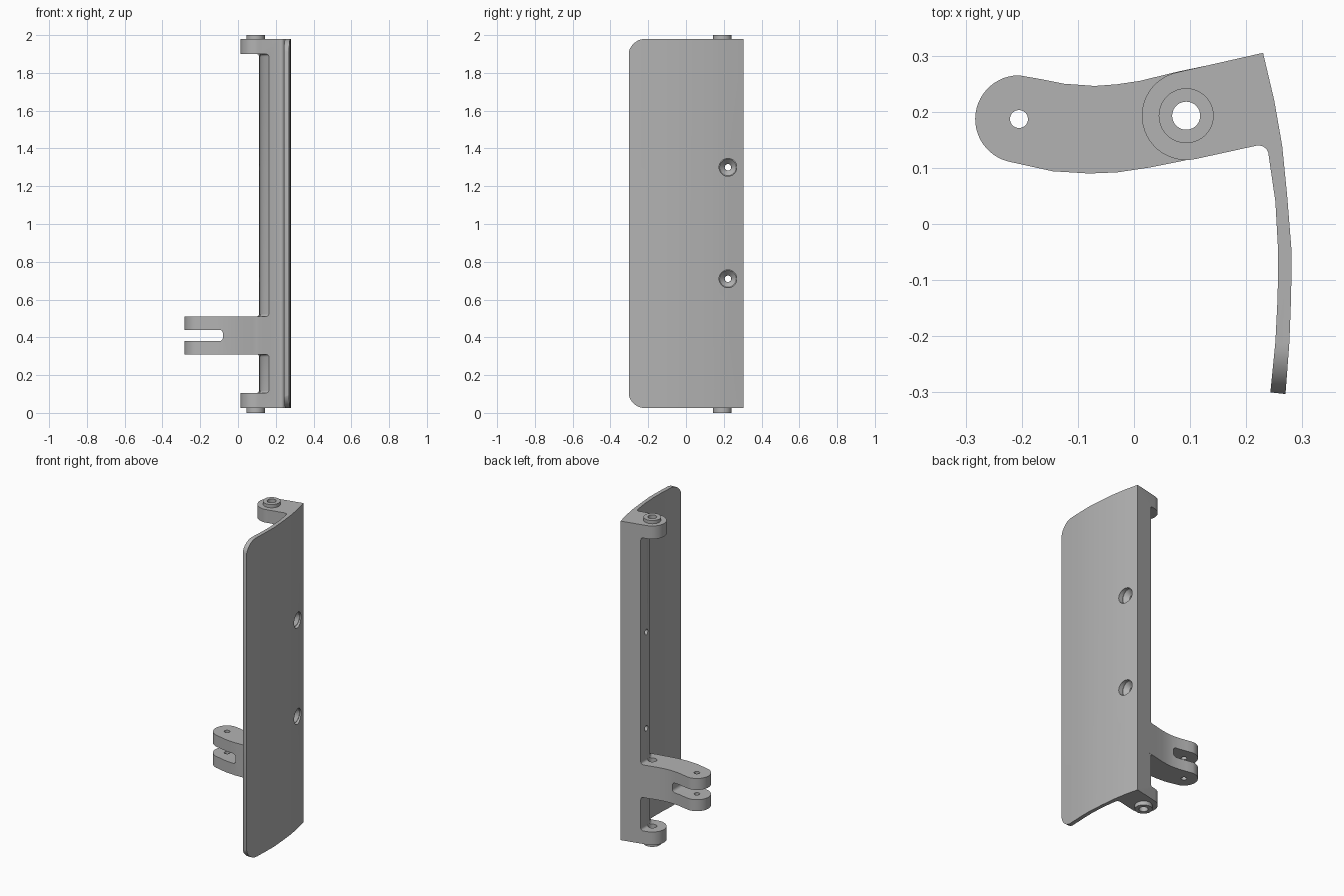
import bpy, bmesh, math
from mathutils import Matrix, Vector

cube = bpy.data.objects.get("Cube")
if cube:
    bpy.data.objects.remove(cube, do_unlink=True)

grey = bpy.data.materials.new("plain grey")
grey.use_nodes = True
colour = (0.45, 0.45, 0.45, 1)
grey.diffuse_color = colour
grey.node_tree.nodes["Principled BSDF"].inputs["Base Color"].default_value = colour

PIVOT = (0.093, 0.193)
TIP = (-0.205, 0.187)
BOTTOM, TOP = 0.025, 1.98


def finish(name, bm):
    bmesh.ops.recalc_face_normals(bm, faces=bm.faces)
    mesh = bpy.data.meshes.new(name)
    bm.to_mesh(mesh)
    bm.free()
    mesh.materials.append(grey)
    ob = bpy.data.objects.new(name, mesh)
    bpy.context.collection.objects.link(ob)
    return ob


def prism(name, points, low, high, axis="Z"):
    """Extrude an outline upward, or a (y, z) outline along x."""
    bm = bmesh.new()
    to_3d = (lambda a, b: (a, b, low)) if axis == "Z" else (lambda a, b: (low, a, b))
    face = bm.faces.new([bm.verts.new(to_3d(a, b)) for a, b in points])
    out = bmesh.ops.extrude_face_region(bm, geom=[face])
    move = Vector((0, 0, high - low) if axis == "Z" else (high - low, 0, 0))
    bmesh.ops.translate(bm, vec=move, verts=[v for v in out["geom"] if isinstance(v, bmesh.types.BMVert)])
    return finish(name, bm)


def rod(name, centre, r1, r2, length, along_x=False):
    bm = bmesh.new()
    turn = Matrix.Rotation(math.pi / 2, 4, "Y") if along_x else Matrix()
    bmesh.ops.create_cone(bm, cap_ends=True, segments=40, radius1=r1, radius2=r2,
                          depth=length, matrix=Matrix.Translation(centre) @ turn)
    return finish(name, bm)


def arc(centre, radius, start, end, steps):
    angles = [math.radians(start + (end - start) * i / steps) for i in range(steps + 1)]
    return [(centre[0] + radius * math.cos(a), centre[1] + radius * math.sin(a)) for a in angles]


def bake(ob):
    bpy.context.view_layer.update()
    old = ob.data
    ob.data = bpy.data.meshes.new_from_object(ob.evaluated_get(bpy.context.evaluated_depsgraph_get()))
    ob.modifiers.clear()
    bpy.data.meshes.remove(old)


def combine(ob, other, operation):
    mod = ob.modifiers.new("join", "BOOLEAN")
    mod.operation, mod.solver, mod.object = operation, "EXACT", other
    bake(ob)
    bpy.data.objects.remove(other, do_unlink=True)


# Curved panel and lug outline, extruded over the full height
outer = [(0.23, 0.305), (0.25, 0.22), (0.264, 0.14), (0.273, 0.05), (0.281, -0.05),
         (0.28, -0.13), (0.277, -0.21), (0.27, -0.303)]
inner = [(0.243, -0.3), (0.252, -0.21), (0.256, -0.13), (0.257, -0.05), (0.252, 0.04)]
fillet = arc((0.222, 0.122), 0.018, 0, 100, 6)
lug_end = arc(PIVOT, 0.079, 282, 102, 24)
panel = prism("hinged_panel", outer + inner + fillet + lug_end, BOTTOM, TOP)

# Relief between the lugs, with rounded inner edges
column = [(0.112, 0.32), (0.112, 0.23), (0.116, 0.195), (0.125, 0.168), (0.142, 0.145),
          (0.166, 0.126), (0.175, 0.05), (-0.1, 0.05), (-0.1, 0.32)]
for low, high in ((0.105, 0.31), (0.51, 1.9)):
    relief = prism("relief", column, low, high)
    bevel = relief.modifiers.new("round", "BEVEL")
    bevel.width, bevel.segments, bevel.limit_method = 0.014, 4, "ANGLE"
    bevel.angle_limit = math.radians(60)
    bake(relief)
    combine(panel, relief, "DIFFERENCE")

# Rounded free corners of the panel
corner = 0.09
front = -0.305
side = (arc((front + corner, BOTTOM + corner), corner, 270, 180, 12)
        + arc((front + corner, TOP - corner), corner, 180, 90, 12)
        + [(0.4, TOP), (0.4, BOTTOM)])
combine(panel, prism("corner_shape", side, -1, 1, "X"), "INTERSECT")

# Lever arm with a rounded tip
arm_back = [(-0.165, 0.258), (-0.125, 0.25), (-0.07, 0.246), (-0.03, 0.249), (0.01, 0.255), (0.08, 0.272), (0.2, 0.297)]
arm_front = [(0.2, 0.137), (0.08, 0.111), (0.03, 0.101), (-0.03, 0.092), (-0.08, 0.09), (-0.145, 0.094)]
arm = prism("lever_arm", arm_back + arm_front + arc(TIP, 0.078, 255, 90, 24), 0.31, 0.51)

# Fork slot in the tip
slot = prism("fork_slot", [(-0.4, 0), (-0.08, 0), (-0.08, 0.4), (-0.4, 0.4)], 0.38, 0.44)
bevel = slot.modifiers.new("round", "BEVEL")
bevel.width, bevel.segments = 0.018, 4
bake(slot)
combine(arm, slot, "DIFFERENCE")
combine(arm, rod("fork_hole", (*TIP, 0.41), 0.016, 0.016, 1), "DIFFERENCE")
combine(panel, arm, "UNION")

# Bearing collars above and below the lugs
for z in (0.03, 1.97):
    combine(panel, rod("collar", (*PIVOT, z), 0.049, 0.049, 0.06), "UNION")
combine(panel, rod("pivot_bore", (*PIVOT, 1), 0.025, 0.025, 3), "DIFFERENCE")

# Countersunk screw holes through the column
for z in (0.71, 1.3):
    combine(panel, rod("screw_head", (0.26, 0.222, z), 0.047, 0.047, 0.06, True), "DIFFERENCE")
    combine(panel, rod("screw_cone", (0.218, 0.222, z), 0.018, 0.047, 0.03, True), "DIFFERENCE")
    combine(panel, rod("screw_hole", (0.15, 0.222, z), 0.017, 0.017, 0.3, True), "DIFFERENCE")

bpy.ops.object.select_all(action="DESELECT")
panel.select_set(True)
bpy.context.view_layer.objects.active = panel
bpy.ops.object.shade_smooth_by_angle(angle=math.radians(30))
